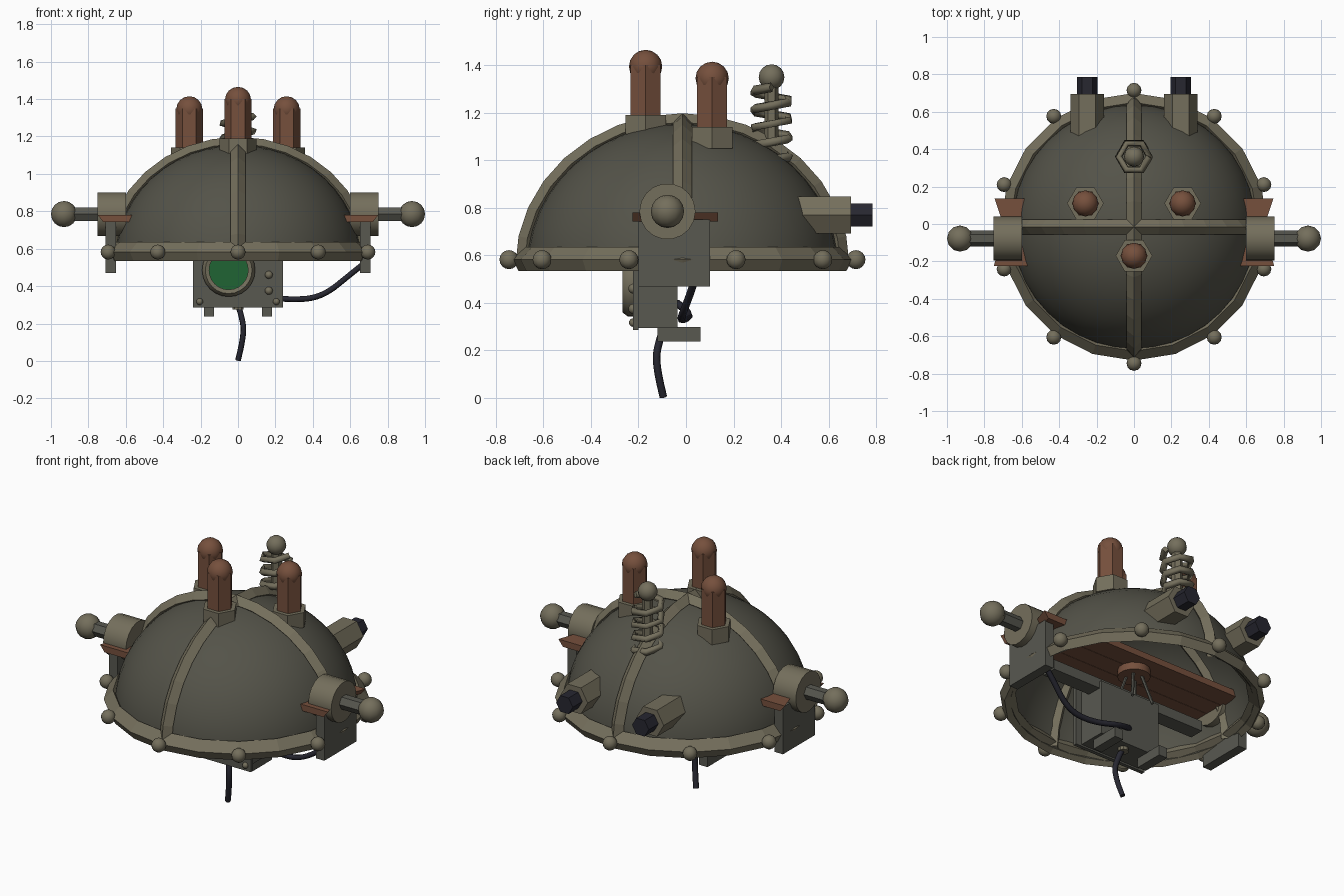
import bpy, bmesh
from math import sin, cos, pi, radians
from mathutils import Vector

if "Cube" in bpy.data.objects:
    bpy.data.objects.remove(bpy.data.objects["Cube"])


def material(name, rgb):
    m = bpy.data.materials.new(name)
    m.use_nodes = True
    m.diffuse_color = (*rgb, 1)
    m.node_tree.nodes["Principled BSDF"].inputs["Base Color"].default_value = (*rgb, 1)
    return m


BRASS = material("dull_brass", (0.175, 0.158, 0.107))
SHELL = material("dark_shell", (0.088, 0.086, 0.066))
STEEL = material("grey_steel", (0.098, 0.098, 0.081))
COPPER = material("copper_brown", (0.18, 0.08, 0.046))
BLACK = material("blue_black", (0.02, 0.02, 0.03))
GREEN = material("green_glass", (0.014, 0.125, 0.033))
CY = -0.015  # dome centre in y


def finish(name, bm, mat, smooth=False):
    bmesh.ops.recalc_face_normals(bm, faces=bm.faces)
    me = bpy.data.meshes.new(name)
    bm.to_mesh(me)
    bm.free()
    me.materials.append(mat)
    ob = bpy.data.objects.new(name, me)
    bpy.context.collection.objects.link(ob)
    if smooth:
        bpy.ops.object.select_all(action='DESELECT')
        ob.select_set(True)
        bpy.context.view_layer.objects.active = ob
        bpy.ops.object.shade_smooth_by_angle(angle=radians(50))
    return ob


def box(name, lo, hi, mat):
    lo, hi = Vector(lo), Vector(hi)
    bm = bmesh.new()
    bmesh.ops.create_cube(bm, size=1)
    for v in bm.verts:
        v.co = (lo + hi) / 2 + v.co * (hi - lo)
    return finish(name, bm, mat)


def prism(name, a, b, r, sides, mat, turn=0.0, smooth=False):
    """Straight prism from point a to point b."""
    a, b = Vector(a), Vector(b)
    bm = bmesh.new()
    bmesh.ops.create_cone(bm, cap_ends=True, segments=sides, radius1=r, radius2=r,
                          depth=(b - a).length)
    q = Vector((0, 0, 1)).rotation_difference(b - a)
    for v in bm.verts:
        c, s = cos(turn), sin(turn)
        v.co = q @ Vector((c * v.co.x - s * v.co.y, s * v.co.x + c * v.co.y, v.co.z)) + (a + b) / 2
    return finish(name, bm, mat, smooth)


def ball(name, at, r, mat, seg=12):
    bm = bmesh.new()
    bmesh.ops.create_uvsphere(bm, u_segments=seg, v_segments=8, radius=r)
    bmesh.ops.translate(bm, verts=bm.verts, vec=at)
    return finish(name, bm, mat, True)


def grid(name, rows, mat, loop_rows=False, loop_cols=True, smooth=False):
    """Skin rows of points into quads."""
    bm = bmesh.new()
    vs = [[bm.verts.new(p) for p in row] for row in rows]
    n, k = len(rows), len(rows[0])
    for i in range(n if loop_rows else n - 1):
        for j in range(k if loop_cols else k - 1):
            a, b = vs[i], vs[(i + 1) % n]
            bm.faces.new((a[j], a[(j + 1) % k], b[(j + 1) % k], b[j]))
    bmesh.ops.remove_doubles(bm, verts=bm.verts, dist=0.0001)
    return finish(name, bm, mat, smooth)


def lathe(name, profile, seg, mat, closed, smooth=False):
    rows = [[(r * cos(2 * pi * i / seg), CY + r * sin(2 * pi * i / seg), z) for r, z in profile]
            for i in range(seg)]
    return grid(name, rows, mat, True, closed, smooth)


def tube(name, pts, r, mat, kind='NURBS', res=1):
    cu = bpy.data.curves.new(name, 'CURVE')
    cu.dimensions = '3D'
    cu.bevel_depth, cu.bevel_resolution, cu.use_fill_caps = r, res, True
    sp = cu.splines.new(kind)
    sp.points.add(len(pts) - 1)
    for p, co in zip(sp.points, pts):
        p.co = (*co, 1)
    if kind == 'NURBS':
        sp.use_endpoint_u, sp.order_u, sp.resolution_u = True, 3, 6
    cu.materials.append(mat)
    ob = bpy.data.objects.new(name, cu)
    bpy.context.collection.objects.link(ob)
    return ob


# Dome shell, rim and rivets
arc = [radians(90 * i / 12) for i in range(13)]
lathe("dome_shell", [(0.655 * cos(t), 0.555 + 0.598 * sin(t)) for t in arc], 40, SHELL, False, True)
lathe("rim_ring", [(0.69, 0.535), (0.715, 0.582), (0.665, 0.635), (0.63, 0.582)], 20, BRASS, True)
for i in range(10):
    t = radians(18 + 36 * i)
    ball("rim_rivet", (0.73 * cos(t), CY + 0.73 * sin(t), 0.582), 0.04, BRASS)

# Crossing ribs with a ridged section
for name, dx, dy in (("side_rib", 1, 0), ("front_rib", 0, 1)):
    rows = []
    for i in range(17):
        t = pi * i / 16
        row = []
        for out, side in ((0.038, 0), (0, 0.04), (-0.038, 0), (0, -0.04)):
            h = (0.665 + out) * cos(t)
            row.append((h * dx + side * dy, CY + h * dy + side * dx,
                        0.555 + (0.605 + out) * sin(t)))
        rows.append(row)
    grid(name, rows, BRASS)

# Three capped posts on top
for x, y, z in ((0, -0.17, 1.19), (-0.26, 0.11, 1.14), (0.26, 0.11, 1.14)):
    prism("post_base", (x, y, z - 0.09), (x, y, z), 0.098, 6, BRASS, pi / 2)
    prism("post_body", (x, y, z), (x, y, z + 0.21), 0.073, 6, COPPER, pi / 2)
    ball("post_cap", (x, y, z + 0.205), 0.07, COPPER)

# Antenna with angular spring
prism("antenna_rod", (0, 0.36, 1.0), (0, 0.36, 1.33), 0.03, 6, BRASS)
ball("antenna_ball", (0, 0.36, 1.35), 0.054, BRASS)
tube("antenna_spring", [(0.082 * cos(pi * i / 3), 0.36 + 0.082 * sin(pi * i / 3),
                         1.0 + 0.0128 * i) for i in range(25)], 0.02, BRASS, 'POLY', 0)

for s in (-1, 1):
    # Side knobs and ear plates
    prism("side_disc", (s * 0.6, -0.078, 0.785), (s * 0.75, -0.078, 0.785), 0.118, 18, BRASS, 0, True)
    prism("side_rod", (s * 0.72, -0.078, 0.785), (s * 0.9, -0.078, 0.785), 0.042, 6, STEEL)
    ball("side_ball", (s * 0.93, -0.078, 0.785), 0.07, BRASS)
    box("ear_plate", (s * 0.68 - 0.028, -0.2, 0.47), (s * 0.68 + 0.028, 0.1, 0.75), STEEL)
    # Rear nozzles
    prism("rear_nozzle", (s * 0.25, 0.45, 0.77), (s * 0.25, 0.695, 0.77), 0.09, 6, BRASS, pi / 2)
    prism("nozzle_tip", (s * 0.25, 0.69, 0.77), (s * 0.25, 0.785, 0.77), 0.055, 6, BLACK, pi / 2)
    # Feet under the control box
    box("box_foot", (s * 0.155 - 0.028, -0.12, 0.238), (s * 0.155 + 0.028, 0.06, 0.298), STEEL)
    # Panel bolts
    ball("panel_bolt", (s * 0.205, -0.222, 0.317), 0.018, BRASS, 8)

# Inner boards with notched, undercut ends
for i, (y0, y1, e0, e1) in enumerate(((-0.225, -0.107, 0.75, 0.715), (-0.105, 0.013, 0.715, 0.705),
                                      (0.015, 0.135, 0.705, 0.745))):
    rows = [[(s * (e - cut), y, z) for s, z, cut in
             ((-1, 0.742, 0.03), (1, 0.742, 0.03), (1, 0.78, 0), (-1, 0.78, 0))]
            for y, e in ((y0, e0), (y1, e1))]
    ob = grid("floor_board", rows, COPPER)
    bm = bmesh.new()
    bm.from_mesh(ob.data)
    bmesh.ops.holes_fill(bm, edges=bm.edges)
    bmesh.ops.recalc_face_normals(bm, faces=bm.faces)
    bm.to_mesh(ob.data)
    bm.free()

# Control box, front panel and cross bar
box("control_box", (-0.2, -0.205, 0.295), (0.2, -0.035, 0.62), STEEL)
box("front_panel", (-0.24, -0.222, 0.285), (0.24, -0.2, 0.64), STEEL)
box("cross_bar", (-0.52, -0.14, 0.58), (0.52, -0.05, 0.64), STEEL)

# Porthole with green glass, and indicator studs
rows = []
for i in range(24):
    t = 2 * pi * i / 24
    rows.append([(-0.05 + r * cos(t), y, 0.485 + r * sin(t))
                 for r, y in ((0.142, -0.22), (0.142, -0.245), (0.125, -0.268), (0.104, -0.262), (0.104, -0.22))])
grid("porthole_ring", rows, BRASS, True, True, True)
prism("porthole_glass", (-0.05, -0.22, 0.485), (-0.05, -0.25, 0.485), 0.106, 24, GREEN)
for z in (0.46, 0.375):
    ball("indicator_stud", (0.165, -0.222, z), 0.021, BRASS, 8)

# Stool-like mount under the boards
prism("mount_disc", (0, 0, 0.7), (0, 0, 0.745), 0.09, 14, COPPER, 0, True)
for i in range(4):
    c, s = cos(pi / 4 + i * pi / 2), sin(pi / 4 + i * pi / 2)
    prism("mount_leg", (0.04 * c, 0.04 * s, 0.71), (0.1 * c, 0.1 * s, 0.53), 0.009, 6, STEEL)

# Cables
tube("lower_cable", [(0, -0.09, 0.3), (0.02, -0.115, 0.24), (0.035, -0.13, 0.14), (0, -0.095, 0.004)],
     0.016, BLACK)
prism("cable_collar", (0, -0.09, 0.275), (0, -0.09, 0.3), 0.03, 10, BRASS)
tube("side_cable", [(0, -0.04, 0.4), (0.1, 0.03, 0.35), (0.28, -0.02, 0.325), (0.45, -0.02, 0.34),
                    (0.61, 0.03, 0.47), (0.66, 0.04, 0.51)], 0.016, BLACK)
